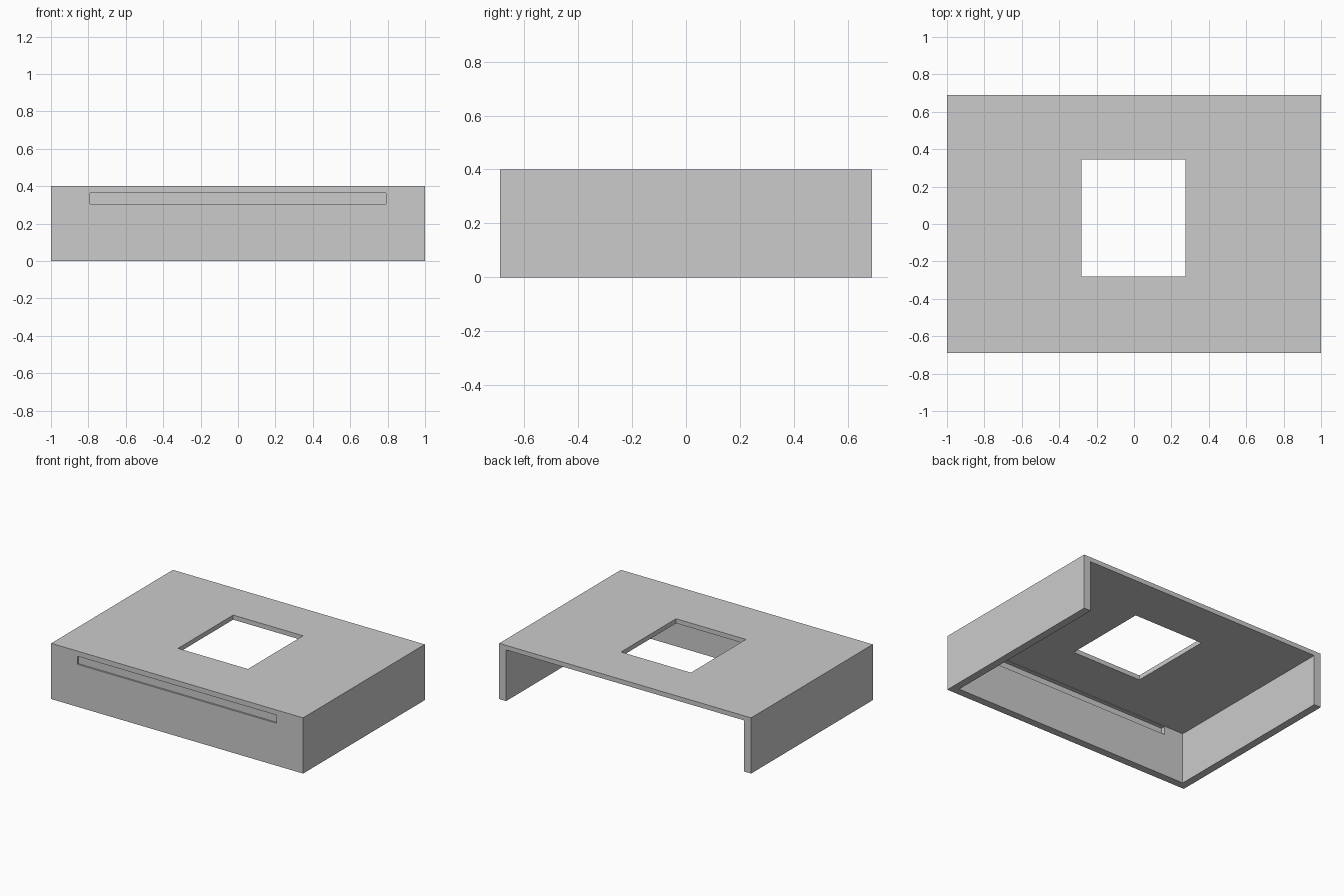
import bpy

if "Cube" in bpy.data.objects:
    bpy.data.objects.remove(bpy.data.objects["Cube"])


def box(name, x, y, z):
    """Axis-aligned box from (min, max) ranges."""
    size = [r[1] - r[0] for r in (x, y, z)]
    mid = [(r[0] + r[1]) / 2 for r in (x, y, z)]
    bpy.ops.mesh.primitive_cube_add(size=1, location=mid)
    ob = bpy.context.object
    ob.name = name
    ob.scale = size
    bpy.ops.object.transform_apply(location=True, rotation=False, scale=True)
    return ob


def cut(target, x, y, z):
    """Subtract a box from the target and discard the cutter."""
    cutter = box("cutter", x, y, z)
    cutter.hide_render = True
    bpy.context.view_layer.objects.active = target
    mod = target.modifiers.new("cut", "BOOLEAN")
    mod.operation = "DIFFERENCE"
    mod.solver = "EXACT"
    mod.object = cutter
    bpy.ops.object.modifier_apply(modifier=mod.name)
    bpy.data.objects.remove(cutter, do_unlink=True)


WALL, TOP = 0.055, 0.033
FRONT = -0.69

# Cover shell: open underneath and at the back
cover = box("cover_shell", (-1, 1), (FRONT, 0.69), (0, 0.4))
cut(cover, (-1 + WALL, 1 - WALL), (FRONT + WALL, 0.8), (-0.1, 0.4 - TOP))

# Rectangular opening through the top
cut(cover, (-0.28, 0.275), (-0.28, 0.345), (0.3, 0.5))

# Long front slot, then the thin panel closing it
cut(cover, (-0.79, 0.79), (FRONT - 0.1, FRONT + 0.1), (0.305, 0.363))
box("slot_panel", (-0.79, 0.79), (FRONT + 0.012, FRONT + 0.027), (0.305, 0.363))
